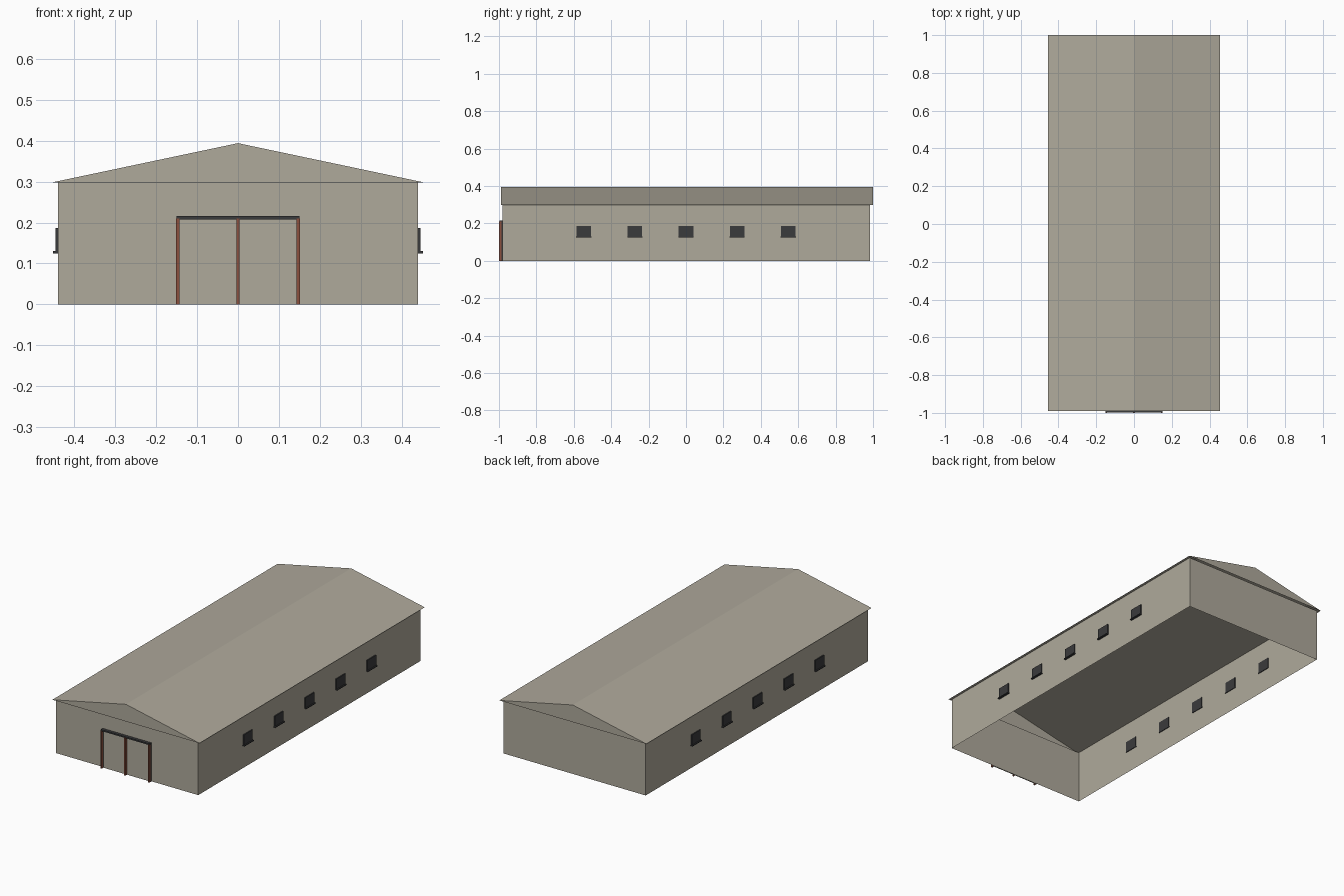
import bpy, bmesh

if "Cube" in bpy.data.objects:
    bpy.data.objects.remove(bpy.data.objects["Cube"])


def material(name, rgb):
    m = bpy.data.materials.new(name)
    m.diffuse_color = (*rgb, 1.0)
    m.use_nodes = True
    m.node_tree.nodes["Principled BSDF"].inputs["Base Color"].default_value = m.diffuse_color
    return m


CLADDING = material("warm grey cladding", (0.43, 0.40, 0.33))
DARK = material("dark grey", (0.042, 0.043, 0.045))
RUST = material("rust red", (0.26, 0.08, 0.048))


def finish(name, bm, mat):
    bmesh.ops.recalc_face_normals(bm, faces=bm.faces)
    me = bpy.data.meshes.new(name)
    bm.to_mesh(me)
    bm.free()
    me.materials.append(mat)
    ob = bpy.data.objects.new(name, me)
    bpy.context.collection.objects.link(ob)
    return ob


def add_box(bm, x0, x1, y0, y1, z0, z1):
    vs = bmesh.ops.create_cube(bm, size=1)["verts"]
    for v in vs:
        v.co = (x1 if v.co.x > 0 else x0,
                y1 if v.co.y > 0 else y0,
                z1 if v.co.z > 0 else z0)
    return vs


def box(name, mat, *bounds):
    bm = bmesh.new()
    add_box(bm, *bounds)
    return finish(name, bm, mat)


EAVE, RIDGE = 0.298, 0.394

# Walls: four thin sheets, open below and above
bm = bmesh.new()
vs = add_box(bm, -0.44, 0.44, -0.98, 0.985, 0, EAVE)
bm.normal_update()
caps = [f for f in bm.faces if abs(f.normal.z) > 0.5]
bmesh.ops.delete(bm, geom=caps, context='FACES_ONLY')
finish("walls", bm, CLADDING)

# Roof: two slopes and two gable triangles, open underneath
bm = bmesh.new()
ends = [[bm.verts.new((x, y, z)) for x, z in
         ((-0.455, EAVE), (0, RIDGE), (0.455, EAVE))] for y in (-0.99, 1.0)]
for end in ends:
    bm.faces.new(end)
for i in (0, 1):
    bm.faces.new((ends[0][i], ends[0][i + 1], ends[1][i + 1], ends[1][i]))
finish("roof", bm, CLADDING)

# Windows and sills on both long walls, showing inside and out
for side, s in (("left", -1), ("right", 1)):
    for i in range(5):
        y = (i - 2) * 0.273
        xs = sorted((s * 0.436, s * 0.446))
        box(f"{side}_window_{i + 1}", DARK, *xs, y - 0.039, y + 0.039, 0.13, 0.187)
        xs = sorted((s * 0.436, s * 0.452))
        box(f"{side}_sill_{i + 1}", DARK, *xs, y - 0.041, y + 0.041, 0.125, 0.13)

# Double sliding door with posts, dark backing strips and top rail
for name, x0, x1 in (("left_door", -0.145, -0.001), ("right_door", 0.001, 0.145)):
    box(name, CLADDING, x0, x1, -0.986, -0.9805, 0, 0.208)
for name, x in (("left_post", -0.147), ("middle_post", 0), ("right_post", 0.147)):
    box(name, RUST, x - 0.004, x + 0.004, -1.0, -0.987, 0, 0.21)
    box(name + "_backing", DARK, x - 0.004, x + 0.004, -0.987, -0.9805, 0, 0.208)
box("door_rail", DARK, -0.15, 0.15, -0.997, -0.9805, 0.208, 0.216)
